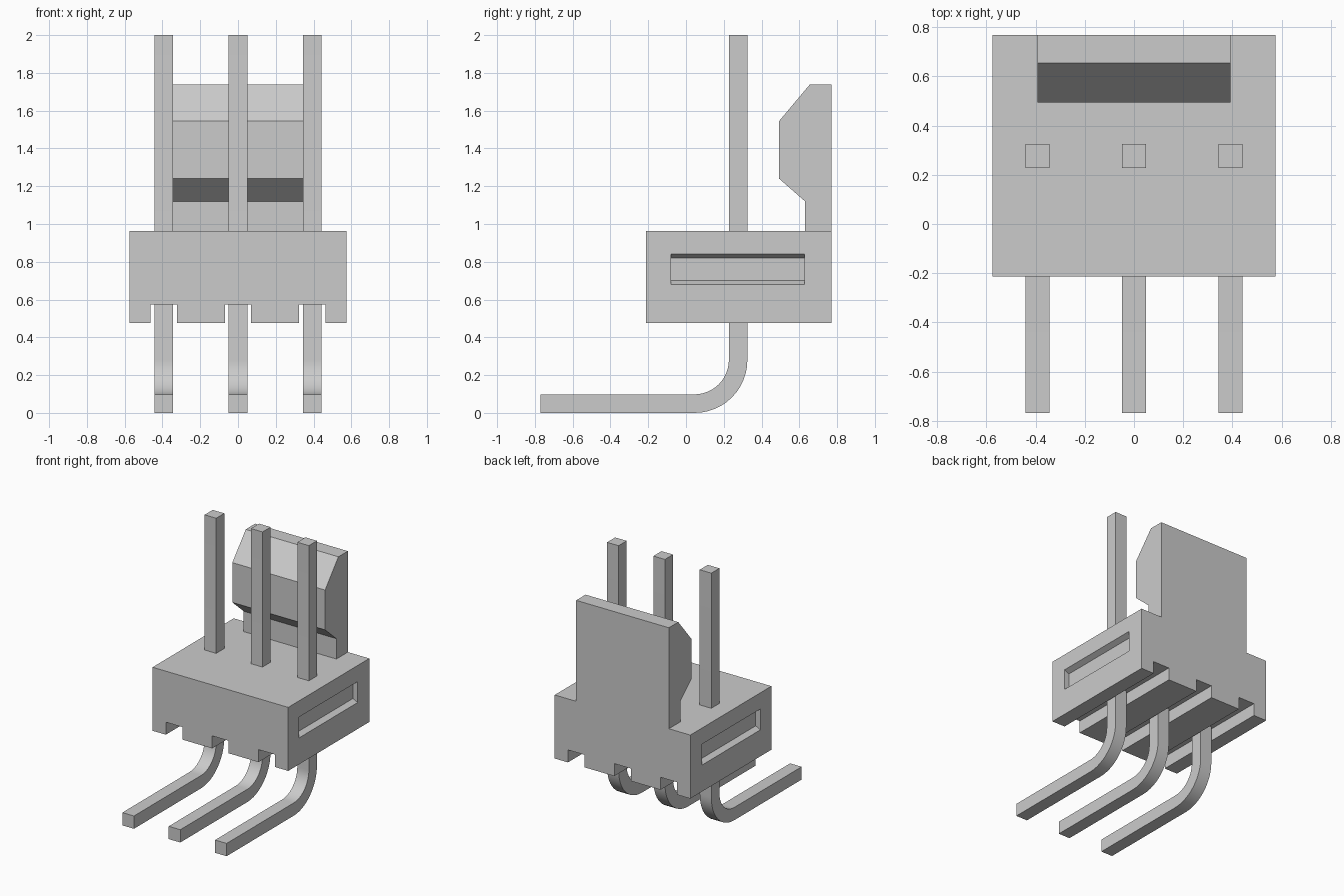
import bpy, bmesh, math
from mathutils import Vector

cube = bpy.data.objects.get("Cube")
if cube:
    bpy.data.objects.remove(cube, do_unlink=True)

grey = bpy.data.materials.new("light_grey")
grey.use_nodes = True
colour = (0.6, 0.6, 0.6, 1)
grey.diffuse_color = colour
grey.node_tree.nodes["Principled BSDF"].inputs["Base Color"].default_value = colour


def prism(name, profile, axis, start, end):
    """Extrude a closed (horizontal, z) profile along the x or y axis."""
    bm = bmesh.new()
    if axis == "x":
        points = [(start, h, z) for h, z in profile]
        step = Vector((end - start, 0, 0))
    else:
        points = [(h, start, z) for h, z in profile]
        step = Vector((0, end - start, 0))
    face = bm.faces.new([bm.verts.new(p) for p in points])
    result = bmesh.ops.extrude_face_region(bm, geom=[face], use_keep_orig=True)
    moved = [g for g in result["geom"] if isinstance(g, bmesh.types.BMVert)]
    bmesh.ops.translate(bm, verts=moved, vec=step)
    bmesh.ops.recalc_face_normals(bm, faces=bm.faces)
    mesh = bpy.data.meshes.new(name)
    bm.to_mesh(mesh)
    bm.free()
    mesh.materials.append(grey)
    obj = bpy.data.objects.new(name, mesh)
    bpy.context.collection.objects.link(obj)
    return obj


def arc(cy, cz, radius, first, last, steps=12):
    angles = [math.radians(first + (last - first) * i / steps) for i in range(steps + 1)]
    return [(cy + radius * math.cos(a), cz + radius * math.sin(a)) for a in angles]


PITCH = 0.393
pin_positions = (-PITCH, 0, PITCH)
half_width, front, back = 0.575, -0.213, 0.769
bottom, top, groove_top, groove = 0.477, 0.964, 0.573, 0.07

# Housing block with a groove under each pin
outline = [(-half_width, top), (-half_width, bottom)]
for x in pin_positions:
    outline += [(x - groove, bottom), (x - groove, groove_top),
                (x + groove, groove_top), (x + groove, bottom)]
outline += [(half_width, bottom), (half_width, top)]
housing = prism("housing", outline, "y", front, back)

# Tapered slot in each end of the housing
depth, slot_z, slot_half, taper = 0.04, 0.76, 0.08, 0.02
for side in (-1, 1):
    inner, outer = side * (half_width - depth), side * (half_width + depth)
    small, large = slot_half - taper, slot_half + taper
    shape = [(inner, slot_z - small), (outer, slot_z - large),
             (outer, slot_z + large), (inner, slot_z + small)]
    cutter = prism("slot_cutter", shape, "y", -0.08, 0.628)
    cutter.hide_render = True
    cut = housing.modifiers.new("slot", "BOOLEAN")
    cut.operation = "DIFFERENCE"
    cut.solver = "EXACT"
    cut.object = cutter
    bpy.context.view_layer.objects.active = housing
    bpy.ops.object.modifier_apply(modifier=cut.name)
    bpy.data.objects.remove(cutter, do_unlink=True)

# Locking tab with a hooked front
tab = [(back, top), (0.63, top), (0.63, 1.12), (0.493, 1.24),
       (0.493, 1.545), (0.655, 1.738), (back, 1.738)]
prism("locking_tab", tab, "x", -PITCH, PITCH)

# Square pins, bent forward below the housing
thick, pin_front, pin_back, bend = 0.098, -0.769, 0.325, 0.28
cy = pin_back - bend
pin = [(pin_front, 0)] + arc(cy, bend, bend, -90, 0) + [(pin_back, 2), (pin_back - thick, 2)]
pin += arc(cy, bend, bend - thick, 0, -90) + [(pin_front, thick)]
for name, x in zip(("right_pin", "middle_pin", "left_pin"), pin_positions):
    obj = prism(name, pin, "x", x - thick / 2, x + thick / 2)
    bpy.ops.object.select_all(action="DESELECT")
    obj.select_set(True)
    bpy.context.view_layer.objects.active = obj
    bpy.ops.object.shade_smooth_by_angle(angle=math.radians(30))
